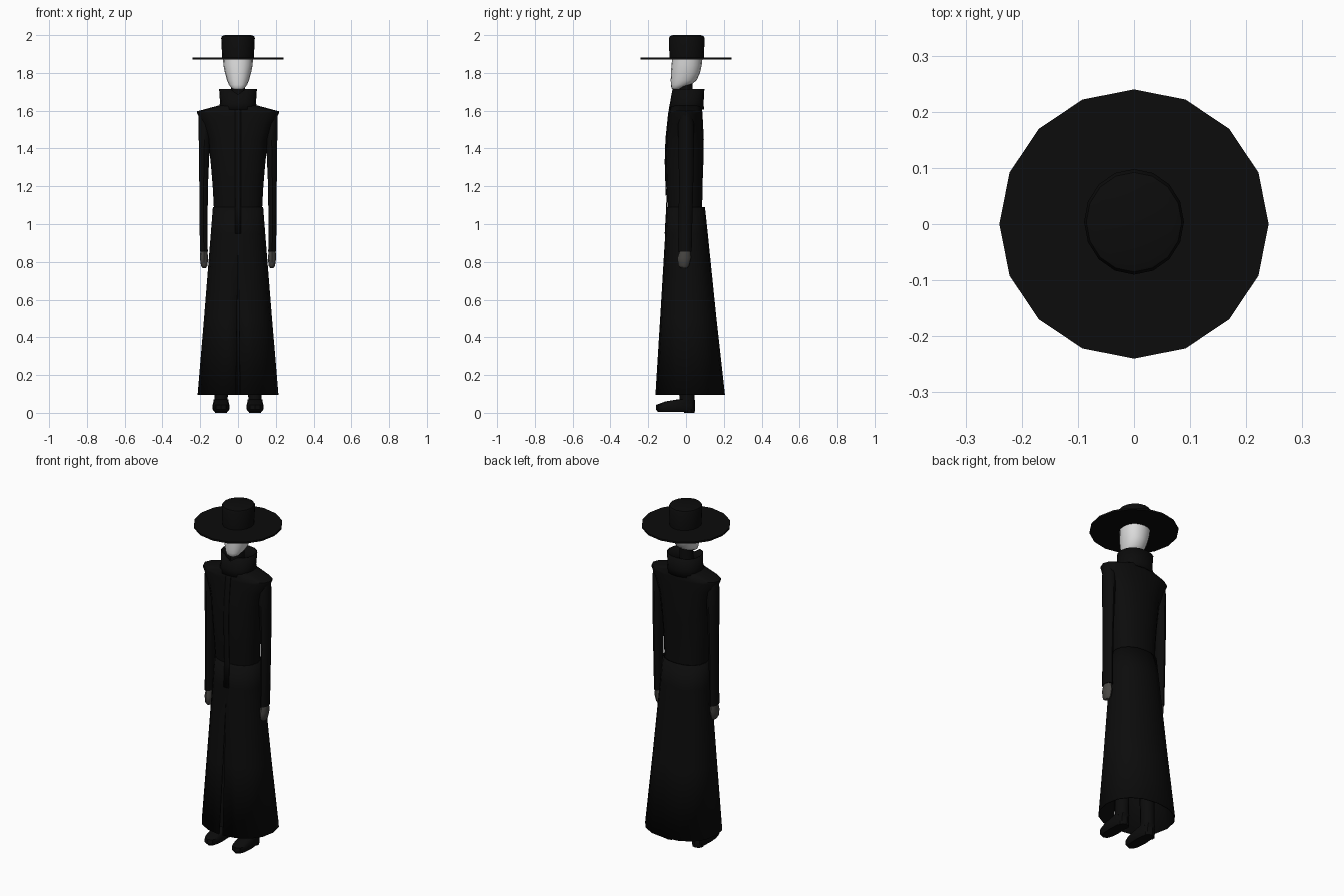
import bpy, bmesh, math


def material(name, rgb):
    m = bpy.data.materials.new(name)
    m.diffuse_color = (*rgb, 1)
    return m


BLACK = material("black_cloth", (0.0035, 0.0035, 0.0035))
WHITE = material("pale_face", (0.72, 0.72, 0.72))
GREY = material("grey_glove", (0.065, 0.062, 0.057))


def finish(name, bm, mat, angle=40, thick=0):
    bmesh.ops.recalc_face_normals(bm, faces=bm.faces)
    me = bpy.data.meshes.new(name)
    bm.to_mesh(me)
    bm.free()
    ob = bpy.data.objects.new(name, me)
    bpy.context.collection.objects.link(ob)
    me.materials.append(mat)
    if thick:
        s = ob.modifiers.new("thickness", "SOLIDIFY")
        s.thickness = thick
    bpy.ops.object.select_all(action='DESELECT')
    ob.select_set(True)
    bpy.context.view_layer.objects.active = ob
    bpy.ops.object.shade_smooth_by_angle(angle=math.radians(angle))
    return ob


def loft(name, rings, mat, n=16, power=2.0, caps=True, gaps=None,
         thick=0, angle=40, notch=0):
    """Skin horizontal rings (z, centre x, half width, front y, back y)."""
    bm = bmesh.new()
    loops = []
    for k, (z, cx, hx, y0, y1) in enumerate(rings):
        loop = []
        for i in range(n + (1 if gaps else 0)):
            a = 2 * math.pi * i / n - math.pi / 2
            c, s = math.cos(a), math.sin(a)
            x = cx + hx * math.copysign(abs(c) ** (2 / power), c)
            y = (y0 + y1) / 2 + (y1 - y0) / 2 * math.copysign(abs(s) ** (2 / power), s)
            if gaps and i in (0, n):
                x = gaps[k] if i == 0 else -gaps[k]
            dz = notch if i == 0 and k == len(rings) - 1 else 0
            loop.append(bm.verts.new((x, y, z - dz)))
        loops.append(loop)
    for a, b in zip(loops, loops[1:]):
        for i in range(n):
            j = i + 1 if gaps else (i + 1) % n
            bm.faces.new((a[i], a[j], b[j], b[i]))
    if caps:
        bm.faces.new(loops[0][::-1])
        bm.faces.new(loops[-1])
    if gaps:
        bmesh.ops.remove_doubles(bm, verts=bm.verts, dist=0.0005)
    return finish(name, bm, mat, angle, thick)


# Hat: wide flat brim and low round crown
loft("hat_brim", [(1.872, 0, 0.24, -0.24, 0.24), (1.882, 0, 0.24, -0.24, 0.24)], BLACK)
loft("hat_crown", [(1.88, 0, 0.084, -0.088, 0.095), (1.985, 0, 0.089, -0.09, 0.098),
                   (1.995, 0, 0.085, -0.085, 0.092), (2.0, 0, 0.07, -0.07, 0.077)], BLACK)

# Head and neck
loft("head", [(1.712, 0, 0.022, -0.07, -0.035), (1.72, 0, 0.035, -0.077, -0.02),
              (1.737, 0, 0.048, -0.08, 0.025), (1.76, 0, 0.058, -0.081, 0.056),
              (1.80, 0, 0.069, -0.08, 0.074), (1.84, 0, 0.077, -0.077, 0.083),
              (1.878, 0, 0.08, -0.073, 0.087)], WHITE, power=2.2, angle=60)
loft("neck", [(1.6, 0, 0.045, -0.045, 0.035), (1.75, 0, 0.036, -0.04, 0.035)], BLACK, n=10)

# Coat: collar, body with pointed shoulders, long flared skirt with front slit
loft("collar", [(1.605, 0, 0.098, -0.085, 0.088), (1.64, 0, 0.088, -0.078, 0.086),
                (1.715, 0, 0.093, -0.07, 0.09)], BLACK, power=2.3, caps=False,
     thick=0.007, notch=0.03)
loft("coat_body", [(1.05, 0, 0.126, -0.095, 0.085), (1.2, 0, 0.134, -0.105, 0.087),
                   (1.33, 0, 0.145, -0.11, 0.092), (1.45, 0, 0.158, -0.106, 0.094),
                   (1.53, 0, 0.188, -0.098, 0.09), (1.585, 0, 0.216, -0.092, 0.087),
                   (1.597, 0, 0.216, -0.09, 0.086), (1.628, 0, 0.10, -0.082, 0.083)],
     BLACK, power=2.2)
loft("coat_skirt", [(1.09, 0, 0.133, -0.102, 0.1), (0.95, 0, 0.144, -0.11, 0.115),
                    (0.5, 0, 0.18, -0.137, 0.161), (0.095, 0, 0.214, -0.162, 0.206)],
     BLACK, power=2.2, caps=False, gaps=[0, 0, 0.006, 0.012], thick=0.006)

# Button strip running down the front of the coat
bm = bmesh.new()
strip = [(-0.083, 1.63), (-0.094, 1.585), (-0.108, 1.45), (-0.112, 1.33), (-0.108, 1.2),
         (-0.104, 1.09), (-0.112, 0.95)]
rows = [[bm.verts.new((x, y - 0.001, z)) for x in (-0.016, 0.016)] for y, z in strip]
for a, b in zip(rows, rows[1:]):
    bm.faces.new((a[0], a[1], b[1], b[0]))
finish("front_strip", bm, BLACK, thick=0.004)

# Paired limbs
for side, s in (("left", -1), ("right", 1)):
    loft(side + "_sleeve", [(0.855, s * 0.181, 0.022, -0.042, 0.03),
                            (1.0, s * 0.182, 0.022, -0.04, 0.033),
                            (1.2, s * 0.182, 0.024, -0.037, 0.038),
                            (1.4, s * 0.179, 0.03, -0.04, 0.042),
                            (1.53, s * 0.176, 0.034, -0.042, 0.042),
                            (1.59, s * 0.178, 0.034, -0.03, 0.03)], BLACK, n=10)
    loft(side + "_hand", [(0.768, s * 0.179, 0.01, -0.028, 0.005),
                          (0.78, s * 0.179, 0.017, -0.042, 0.016),
                          (0.82, s * 0.18, 0.022, -0.045, 0.026),
                          (0.862, s * 0.181, 0.018, -0.032, 0.023)], GREY, n=8, angle=50)
    loft(side + "_boot", [(0.004, s * 0.09, 0.034, -0.148, 0.046),
                          (0.018, s * 0.09, 0.044, -0.16, 0.048),
                          (0.042, s * 0.09, 0.044, -0.158, 0.048),
                          (0.06, s * 0.09, 0.04, -0.11, 0.047),
                          (0.072, s * 0.09, 0.038, -0.04, 0.046)], BLACK, n=12, power=2.5)
    loft(side + "_boot_heel", [(0, s * 0.09, 0.032, -0.01, 0.045),
                               (0.02, s * 0.09, 0.034, -0.01, 0.047)], BLACK, n=10)
    loft(side + "_leg", [(0.06, s * 0.09, 0.037, -0.035, 0.046),
                         (0.5, s * 0.085, 0.042, -0.045, 0.05),
                         (1.0, s * 0.06, 0.055, -0.06, 0.06)], BLACK, n=10)
